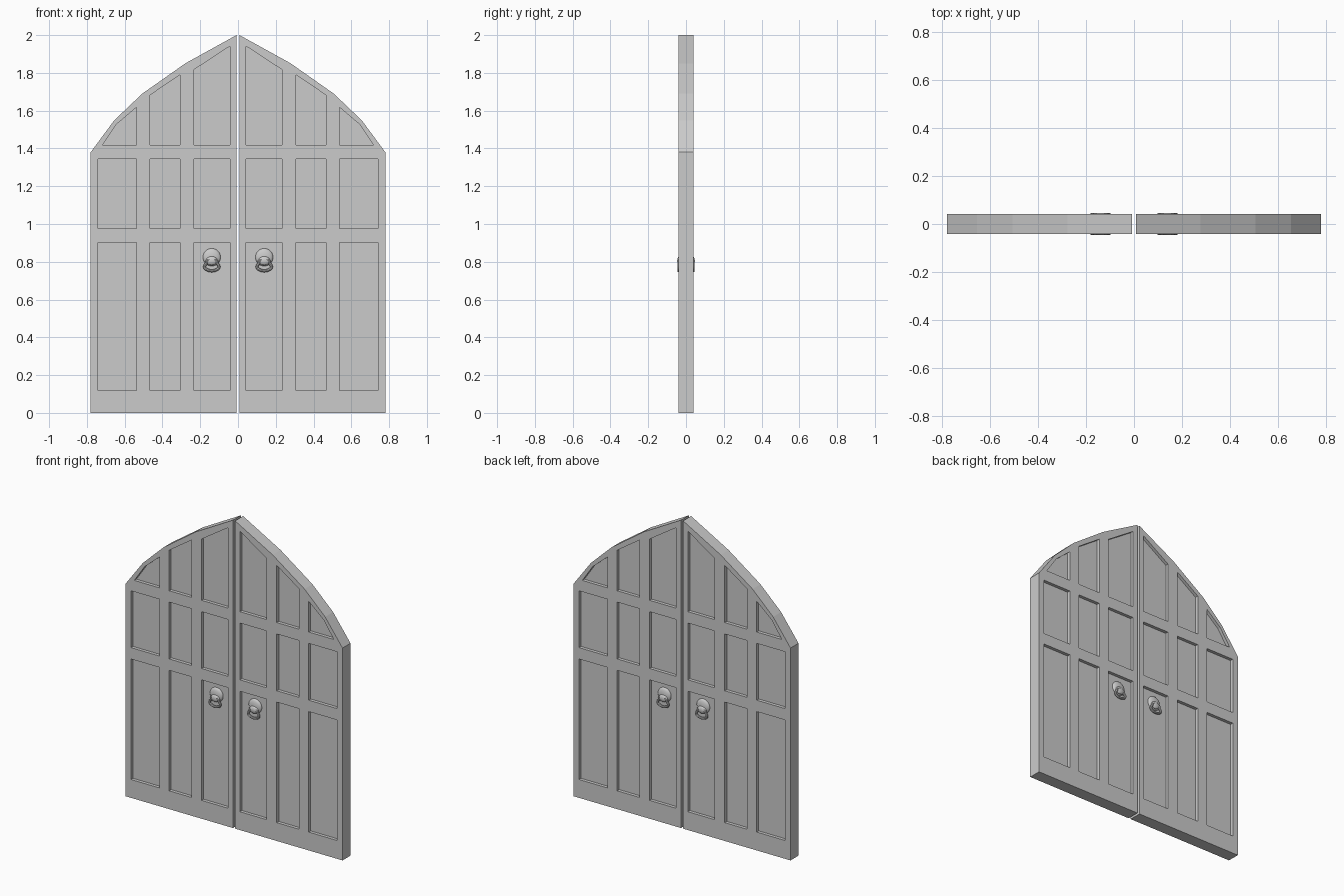
import bpy, bmesh, math

if "Cube" in bpy.data.objects:
    bpy.data.objects.remove(bpy.data.objects["Cube"])

HALF = 0.041      # half thickness of a leaf
RECESS = 0.021    # depth of the sunk panels

grey = bpy.data.materials.new("plain grey")
grey.diffuse_color = (0.6, 0.6, 0.6, 1)
grey.use_nodes = True
grey.node_tree.nodes["Principled BSDF"].inputs["Base Color"].default_value = grey.diffuse_color

# Right leaf outline with the faceted arch (x, z)
outline = [(0.008, 0), (0.78, 0), (0.78, 1.38), (0.655, 1.549),
           (0.507, 1.69), (0.278, 1.851), (0.008, 2.0)]

# Two rows of rectangular panels, then the panels that follow the arch
columns = [(0.042, 0.233), (0.307, 0.466), (0.537, 0.741)]
rows = [(0.119, 0.902), (0.976, 1.345)]
panels = [[(a, b), (c, b), (c, d), (a, d)] for a, c in columns for b, d in rows]
panels += [
    [(0.042, 1.419), (0.233, 1.419), (0.233, 1.817), (0.042, 1.942)],
    [(0.307, 1.419), (0.466, 1.419), (0.466, 1.682), (0.307, 1.790)],
    [(0.537, 1.419), (0.717, 1.419), (0.643, 1.528), (0.537, 1.618)],
]


def finish(obj, smooth=False):
    obj.data.materials.clear()
    obj.data.materials.append(grey)
    if smooth:
        bpy.ops.object.select_all(action='DESELECT')
        obj.select_set(True)
        bpy.context.view_layer.objects.active = obj
        bpy.ops.object.shade_smooth_by_angle(angle=math.radians(40))


def add_mesh(name, bm, smooth=False):
    bmesh.ops.recalc_face_normals(bm, faces=bm.faces[:])
    mesh = bpy.data.meshes.new(name)
    bm.to_mesh(mesh)
    bm.free()
    obj = bpy.data.objects.new(name, mesh)
    bpy.context.collection.objects.link(obj)
    finish(obj, smooth)


def walls(bm, a, b):
    for i in range(len(a)):
        j = (i + 1) % len(a)
        bm.faces.new((a[i], a[j], b[j], b[i]))


# Door leaf: a slab with sunk panels on both faces
def leaf(name, mx):
    bm = bmesh.new()

    def ring(points, y):
        return [bm.verts.new((mx * x, y, z)) for x, z in points]

    outers = []
    for side in (-1, 1):
        outer = ring(outline, side * HALF)
        outers.append(outer)
        loops = [outer] + [ring(p, side * HALF) for p in panels]
        edges = [bm.edges.new((lp[i], lp[(i + 1) % len(lp)]))
                 for lp in loops for i in range(len(lp))]
        bmesh.ops.triangle_fill(bm, use_beauty=True, edges=edges,
                                normal=(0, side, 0))
        for p, rim in zip(panels, loops[1:]):
            floor = ring(p, side * (HALF - RECESS))
            walls(bm, rim, floor)
            bm.faces.new(floor)
    walls(bm, outers[0], outers[1])
    add_mesh(name, bm)


# Flattened ball used for the rosette and the knob
def ball(name, loc, size):
    bm = bmesh.new()
    bmesh.ops.create_uvsphere(bm, u_segments=20, v_segments=12, radius=1)
    for v in bm.verts:
        x, y, z = v.co
        v.co = (loc[0] + x * size[0], loc[1] + z * size[1], loc[2] + y * size[2])
    add_mesh(name, bm, True)


# Pull ring: a rounded loop, wider at the bottom
def pull_ring(name, cx, y):
    half = [(0.024, 0.806), (0.029, 0.792), (0.038, 0.775), (0.031, 0.761)]
    path = half + [(-x, z) for x, z in reversed(half)]
    curve = bpy.data.curves.new(name, 'CURVE')
    curve.dimensions = '3D'
    curve.bevel_depth = 0.0075
    curve.bevel_resolution = 2
    curve.resolution_u = 4
    spline = curve.splines.new('BEZIER')
    spline.bezier_points.add(len(path) - 1)
    for point, (x, z) in zip(spline.bezier_points, path):
        point.co = (cx + x, y, z)
        point.handle_left_type = point.handle_right_type = 'AUTO'
    spline.use_cyclic_u = True
    obj = bpy.data.objects.new(name, curve)
    bpy.context.collection.objects.link(obj)
    bpy.ops.object.select_all(action='DESELECT')
    obj.select_set(True)
    bpy.context.view_layer.objects.active = obj
    bpy.ops.object.convert(target='MESH')
    finish(bpy.context.view_layer.objects.active, True)


for mx, lr in ((-1, "left"), (1, "right")):
    leaf(lr + "_leaf", mx)
    for side, fb in ((-1, "front"), (1, "back")):
        tag = f"{fb}_{lr}_"
        cx = mx * 0.139
        ball(tag + "rosette", (cx, side * 0.02, 0.824), (0.047, 0.017, 0.047))
        ball(tag + "knob", (cx, side * 0.034, 0.805), (0.031, 0.0125, 0.024))
        pull_ring(tag + "pull_ring", cx, side * 0.038)
